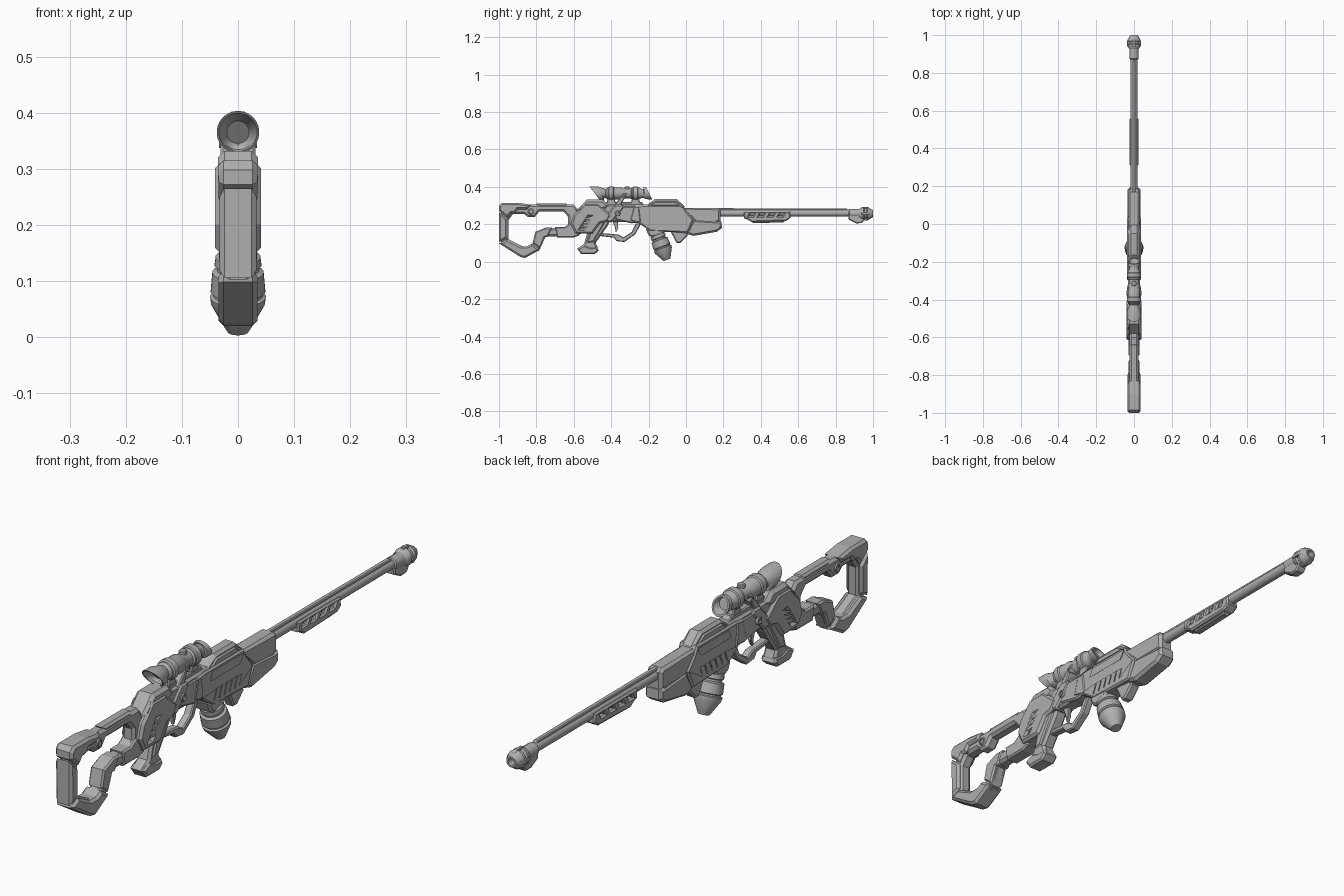
import bpy, bmesh, math
from mathutils import Vector

GREY = bpy.data.materials.new("gunmetal grey")
GREY.diffuse_color = (0.43, 0.43, 0.43, 1)


def finish(name, bm, angle=None):
    bmesh.ops.recalc_face_normals(bm, faces=bm.faces)
    me = bpy.data.meshes.new(name)
    bm.to_mesh(me)
    bm.free()
    me.materials.append(GREY)
    if angle:
        for p in me.polygons:
            p.use_smooth = True
        me.set_sharp_from_angle(angle=math.radians(angle))
    ob = bpy.data.objects.new(name, me)
    bpy.context.collection.objects.link(ob)
    return ob


def oriented(pts, ccw):
    area = sum(a[0] * b[1] - b[0] * a[1] for a, b in zip(pts, pts[1:] + pts[:1]))
    return pts if (area > 0) == ccw else pts[::-1]


def inset(pts, d):
    out = []
    for i, p in enumerate(pts):
        p = Vector(p)
        e1 = (p - Vector(pts[i - 1])).normalized()
        e2 = (Vector(pts[(i + 1) % len(pts)]) - p).normalized()
        n1, n2 = Vector((-e1.y, e1.x)), Vector((-e2.y, e2.x))
        out.append(p + (n1 + n2) * d / max(0.45, 1 + n1.dot(n2)))
    return out


def slab(name, pts, w, c=0.006, holes=(), cx=None, x0=0.0):
    """Chamfered plate: (y, z) outline with holes, half width w along x."""
    cx = c if cx is None else cx
    bm = bmesh.new()
    caps = ([], [])
    loops = [oriented(list(pts), True)] + [oriented(list(h), False) for h in holes]
    for lp in loops:
        small = inset(lp, c)
        rings = [[bm.verts.new((x0 + x, q[0], q[1])) for q in src]
                 for x, src in ((-w, small), (cx - w, lp), (w - cx, lp), (w, small))]
        n = len(lp)
        for a, b in zip(rings, rings[1:]):
            for i in range(n):
                bm.faces.new((a[i], a[(i + 1) % n], b[(i + 1) % n], b[i]))
        for cap, r in zip(caps, (rings[0], rings[3])):
            cap.append(r)
    for cap in caps:
        if len(cap) == 1:
            bm.faces.new(cap[0])
        else:
            edges = [bm.edges.get((r[i - 1], r[i])) for r in cap for i in range(len(r))]
            bmesh.ops.triangle_fill(bm, edges=edges, use_beauty=True, normal=(1, 0, 0))
    return finish(name, bm)


def lathe(name, o, d, prof, seg=24, angle=35):
    """Turned part: prof holds (distance, radius[, slant of the ring])."""
    bm = bmesh.new()
    o, d = Vector(o), Vector(d).normalized()
    q = d.to_track_quat('Z', 'Y')
    rings = []
    for t, r, *s in prof:
        ring = []
        for i in range(seg):
            a = math.tau * (i + 0.5) / seg
            v = o + d * t + q @ Vector((r * math.cos(a), r * math.sin(a), 0))
            if s:
                v.y -= s[0] * (v.z - o.z)
            ring.append(bm.verts.new(v))
        rings.append(ring)
    for a, b in zip(rings, rings[1:]):
        for i in range(seg):
            bm.faces.new((a[i], a[(i + 1) % seg], b[(i + 1) % seg], b[i]))
    bm.faces.new(rings[0])
    bm.faces.new(rings[-1])
    return finish(name, bm, angle)


def slits(n, y, z, step, width, height, lean, dz=0.0):
    """Row of leaning slots."""
    return [[(y + i * step, z + i * dz), (y + i * step + width, z + i * dz),
             (y + i * step + width + lean, z + i * dz + height),
             (y + i * step + lean, z + i * dz + height)] for i in range(n)]


# Skeleton stock
slab("stock_frame",
     [(-.99, .29), (-.975, .305), (-.6, .305), (-.57, .27), (-.56, .15), (-.6, .135),
      (-.75, .135), (-.785, .06), (-.86, .028), (-.99, .1)], 0.024, 0.01,
     holes=[[(-.95, .222), (-.925, .255), (-.865, .255), (-.845, .238), (-.81, .238),
             (-.785, .268), (-.655, .268), (-.63, .24), (-.63, .2), (-.655, .18),
             (-.745, .18), (-.8, .155), (-.815, .1), (-.86, .075), (-.95, .12)]])
slab("butt_top", [(-1, .272), (-1, .298), (-.985, .315), (-.9, .315), (-.83, .305), (-.85, .28),
                  (-.9, .28), (-.915, .26), (-.935, .26), (-.955, .235)], 0.035, 0.009)
slab("butt_pad", [(-1, .265), (-.957, .228), (-.957, .125), (-1, .105)], 0.033, 0.009)
slab("butt_heel", [(-1, .098), (-.957, .118), (-.885, .082), (-.85, .082), (-.825, .095),
                   (-.78, .065), (-.86, .02), (-.885, .025)], 0.035, 0.009)
slab("stock_rear_strut", [(-.82, .1), (-.805, .16), (-.75, .182), (-.715, .182), (-.74, .132),
                          (-.755, .132), (-.78, .07)], 0.028, 0.006)
slab("stock_cheek", [(-.8, .31), (-.64, .31), (-.625, .28), (-.78, .28)], 0.021, 0.008)
slab("stock_lower_arm", [(-.7, .185), (-.65, .185), (-.62, .205), (-.58, .2), (-.57, .14),
                         (-.6, .13), (-.69, .13)], 0.028, 0.006)

# Receiver core
slab("receiver_core",
     [(-.61, .22), (-.58, .28), (-.53, .312), (-.43, .305), (-.2, .305), (-.165, .32),
      (-.05, .32), (-.01, .288), (.17, .28), (.17, .17), (.03, .15), (-.2, .17), (-.26, .21),
      (-.45, .215), (-.5, .15), (-.59, .15)], 0.029, 0.008)
slab("receiver_rear_shell",
     [(-.615, .2), (-.6, .25), (-.575, .275), (-.545, .31), (-.47, .31), (-.4, .25), (-.42, .215),
      (-.46, .205), (-.5, .15), (-.59, .15)], 0.041, 0.009,
     holes=slits(4, -.565, .175, .012, .016, .009, .008, .019))
slab("receiver_rear_hump", [(-.59, .27), (-.53, .332), (-.445, .332), (-.41, .3), (-.43, .28)],
     0.036, 0.012)
slab("receiver_band", [(-.45, .225), (-.375, .305), (-.34, .305), (-.33, .29), (-.4, .21)],
     0.037, 0.006)
slab("receiver_middle", [(-.37, .295), (-.25, .295), (-.24, .21), (-.29, .205), (-.38, .225)],
     0.033, 0.006)

# Forward shell with vents and bolt slot
slab("receiver_front_shell",
     [(-.28, .295), (-.24, .3), (-.015, .3), (.0, .27), (.04, .225), (.01, .155), (-.19, .163),
      (-.25, .205), (-.3, .22)], 0.036, 0.006,
     holes=slits(6, -.205, .185, .029, .012, .027, .011)
     + [[(-.2, .262), (-.04, .262), (-.025, .283), (-.19, .283)]])
for i in range(6):
    slab("bolt_rib", [(-.18 + i * .025, .264), (-.168 + i * .025, .264),
                      (-.163 + i * .025, .281), (-.175 + i * .025, .281)], 0.033, 0.002)
slab("front_hump", [(-.22, .295), (-.165, .335), (-.05, .335), (-.005, .295)], 0.026, 0.01)
slab("hump_side_rail", [(-.19, .3), (-.165, .322), (-.06, .322), (-.03, .3)], 0.031, 0.005)

# Handguard
slab("handguard_upper", [(-.03, .288), (.17, .287), (.185, .275), (.185, .21), (.05, .21),
                         (.02, .24)], 0.03, 0.01)
slab("handguard_lower", [(.04, .225), (.19, .215), (.192, .18), (.165, .16), (.04, .138),
                         (.0, .15), (.02, .19)], 0.034, 0.01)
slab("hand_stop", [(-.085, .165), (.0, .165), (.01, .14), (-.03, .1), (-.05, .1)], 0.02, 0.006)

# Pistol grip, guard and trigger
slab("grip", [(-.51, .22), (-.405, .22), (-.42, .19), (-.483, .1), (-.472, .075), (-.472, .06),
              (-.49, .045), (-.56, .045), (-.582, .07), (-.545, .095)], 0.026, 0.009)
slab("grip_side_panel", [(-.495, .215), (-.43, .215), (-.495, .105), (-.53, .1)], 0.031, 0.006)
slab("grip_foot", [(-.582, .07), (-.56, .04), (-.488, .04), (-.467, .06), (-.475, .078),
                   (-.51, .075), (-.545, .088)], 0.03, 0.007)
slab("trigger_guard", [(-.48, .14), (-.385, .128), (-.372, .11), (-.33, .105), (-.27, .148),
                       (-.24, .205), (-.268, .205), (-.29, .16), (-.335, .13), (-.36, .145),
                       (-.47, .155)], 0.015, 0.004)
slab("trigger", [(-.395, .22), (-.365, .22), (-.362, .18), (-.375, .155), (-.38, .185)], 0.007, 0.002)

# Energy canister under the receiver
lathe("canister", (0, -.165, .175), (0, .065, -.168),
      [(-.02, .03), (.03, .032), (.034, .04), (.05, .042), (.053, .037), (.06, .037), (.064, .046),
       (.1, .049), (.103, .044), (.108, .044), (.111, .05), (.124, .048), (.165, .026), (.177, .019)])
slab("canister_socket", [(-.215, .175), (-.115, .175), (-.125, .145), (-.18, .13), (-.2, .14)],
     0.034, 0.008)

# Barrel with top rail and lower shroud
lathe("barrel", (0, 0, .26), (0, 1, 0), [(.15, .0185), (.95, .0185)], 16)
slab("barrel_top_rail", [(.15, .27), (.15, .286), (.86, .284), (.875, .27)], 0.009, 0.003)
slab("barrel_shroud", [(.31, .268), (.555, .268), (.56, .235), (.535, .218), (.35, .212),
                       (.33, .225), (.31, .232)], 0.025, 0.006,
     holes=slits(4, .335, .243, .053, .024, .014, .008))
slab("shroud_keel", [(.34, .222), (.535, .225), (.52, .21), (.36, .206)], 0.015, 0.004)

# Muzzle
lathe("muzzle_collar", (0, 0, .258), (0, 1, 0), [(.87, .019), (.875, .024), (.93, .024), (.935, .02)], 12)
lathe("muzzle_brake", (0, 0, .257), (0, 1, 0),
      [(.92, .02), (.935, .032), (.95, .034), (.955, .028), (.965, .028), (.97, .034), (.98, .031),
       (1.0, .02), (1.0, .013), (.95, .012)], 12)
for i in range(4):
    fin = slab("muzzle_fin", [(.925, -.02), (.93, .0), (.94, .036), (.972, .036), (.994, .022),
                              (.994, .015), (.95, .012)], 0.007, 0.002)
    fin.rotation_euler = (0, i * math.pi / 2, 0)
    fin.location.z = .257
slab("muzzle_hook", [(.865, .262), (.93, .262), (.955, .225), (.94, .206), (.91, .205),
                     (.87, .225)], 0.019, 0.005)

# Scope with slanted ends
lathe("scope", (0, 0, .365), (0, 1, 0),
      [(-.46, .02, .75), (-.468, .023, .75), (-.478, .031, .75), (-.488, .034, .75),
       (-.488, .038, .75), (-.455, .037, .5), (-.44, .028), (-.43, .024), (-.422, .032), (-.345, .033),
       (-.335, .027), (-.295, .027), (-.29, .033), (-.25, .033), (-.238, .025), (-.226, .025),
       (-.22, .031, .3), (-.197, .033, .5), (-.197, .027, .5), (-.22, .02, .3)], 32)
for y in (-.4, -.27):
    lathe("scope_ring", (0, y, .365), (0, 1, 0),
          [(-.016, .031), (-.011, .037), (.011, .037), (.016, .031)], 32)
    slab("scope_mount", [(y - .03, .298), (y - .015, .345), (y + .015, .345), (y + .03, .298)],
         0.017, 0.004)
slab("scope_base", [(-.44, .298), (-.43, .318), (-.235, .318), (-.22, .298)], 0.018, 0.004)
lathe("scope_top_dial", (0, -.315, .365), (0, 0, 1), [(0, .014), (.034, .014), (.037, .011)], 16)
slab("scope_brace", [(-.385, .3), (-.335, .365), (-.315, .365), (-.35, .3)], 0.031, 0.004)

# Side screws, mirrored through the body
for y, z, r, h in ((-.83, .268, .016, .028), (-.365, .258, .015, .041), (-.33, .345, .009, .034)):
    lathe("side_screw", (0, y, z), (1, 0, 0),
          [(-h + .005, r * .55), (-h, r * .6), (-h, r * .85), (-h + .004, r),
           (h - .004, r), (h, r * .85), (h, r * .6), (h - .005, r * .55)], 16)
